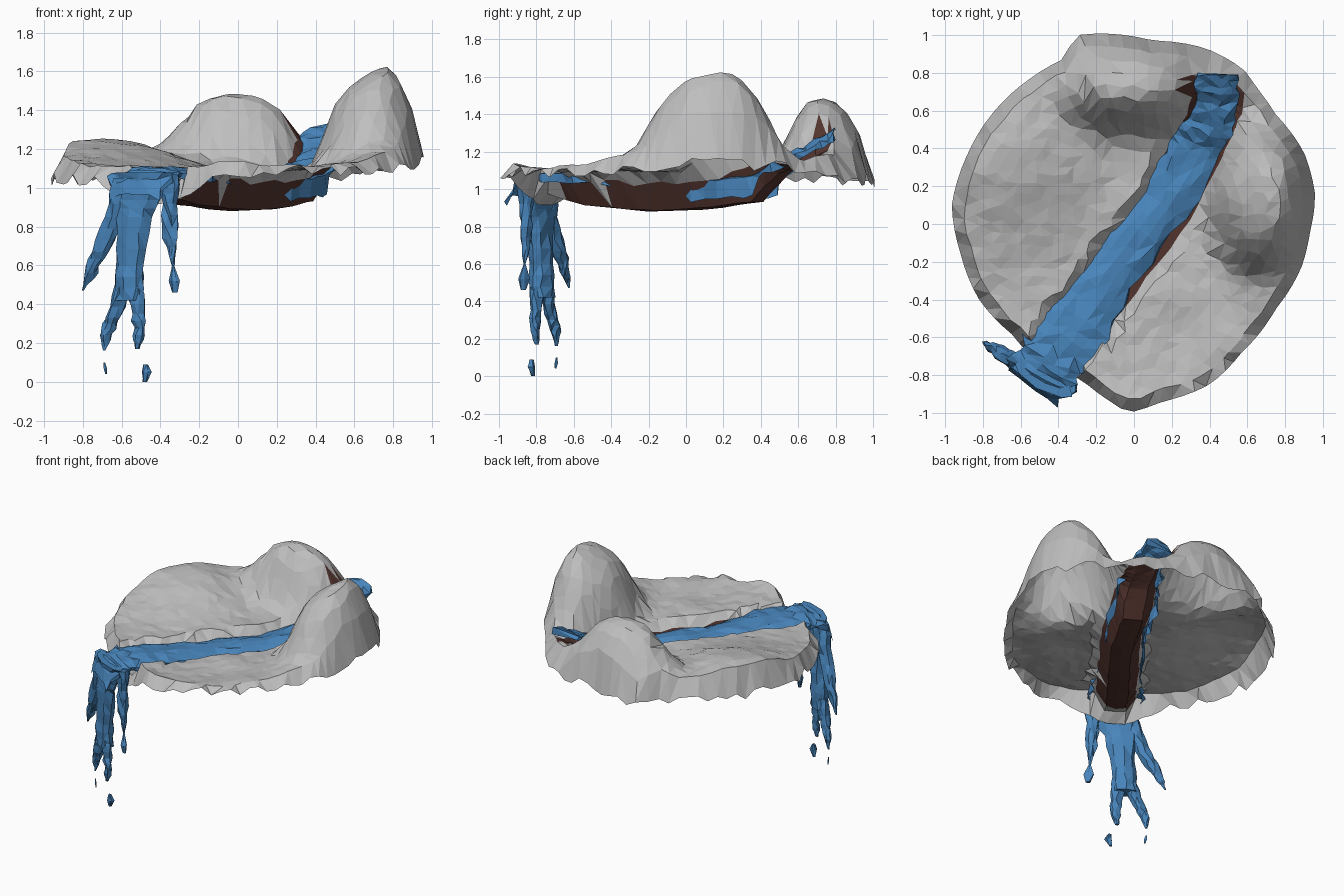
import bpy, bmesh, math, random
from mathutils import Vector, noise
from mathutils.geometry import delaunay_2d_cdt

if "Cube" in bpy.data.objects:
    bpy.data.objects.remove(bpy.data.objects["Cube"])

random.seed(7)


def jit(a):
    return random.uniform(-a, a)


def material(name, col):
    m = bpy.data.materials.new(name)
    m.diffuse_color = (*col, 1)
    m.use_nodes = True
    m.node_tree.nodes["Principled BSDF"].inputs["Base Color"].default_value = m.diffuse_color
    return m


ROCK = material("grey rock", (0.52, 0.52, 0.52))
BED = material("brown earth", (0.085, 0.034, 0.027))
WATER = material("blue water", (0.065, 0.235, 0.50))


def make_object(name, bm, mats):
    me = bpy.data.meshes.new(name)
    bm.to_mesh(me)
    bm.free()
    for m in mats:
        me.materials.append(m)
    ob = bpy.data.objects.new(name, me)
    bpy.context.collection.objects.link(ob)
    return ob


# River stations: x, y, water height, half width, bed height
STATIONS = [(.44, .79, 1.31, .11, 1.22), (.44, .66, 1.23, .125, 1.16), (.39, .52, 1.15, .14, 1.08),
            (.32, .38, 1.08, .145, .93), (.16, .10, 1.06, .135, .89), (-.07, -.20, 1.06, .13, .88),
            (-.28, -.50, 1.09, .165, .91), (-.43, -.70, 1.10, .18, .97), (-.50, -.81, 1.08, .18, .98)]
RIVER = []
for a, b in zip(STATIONS, STATIONS[1:]):
    for k in range(8):
        RIVER.append([p + (q - p) * k / 8 for p, q in zip(a, b)])
RIVER.append(list(STATIONS[-1]))
# The bed runs slightly to the right of the water
CHANNEL = [[s[0] + .01 + .025 * math.exp(-((s[1] + .1) / .25) ** 2)] + s[1:] for s in RIVER]

# Island outline, seen from above
OUTLINE = [(.96, .15), (.90, .38), (.75, .58), (.65, .72), (.58, .82), (.38, .93), (.1, .97), (-.3, 1.),
           (-.38, .87), (-.55, .77), (-.72, .62), (-.89, .35), (-.965, .1), (-.92, -.15), (-.82, -.4),
           (-.65, -.58), (-.45, -.77), (-.28, -.82), (-.14, -.93), (-.03, -1.), (.15, -.94), (.4, -.85),
           (.57, -.68), (.75, -.45), (.89, -.22), (.93, -.05)]
POLAR = sorted((math.atan2(y, x) % math.tau, math.hypot(x, y)) for x, y in OUTLINE)


def edge_radius(ang):
    ang %= math.tau
    pts = [(POLAR[-1][0] - math.tau, POLAR[-1][1])] + POLAR + [(POLAR[0][0] + math.tau, POLAR[0][1])]
    for (a0, r0), (a1, r1) in zip(pts, pts[1:]):
        if a0 <= ang <= a1:
            return r0 + (r1 - r0) * (ang - a0) / (a1 - a0)
    return 1


def bump(x, y, cx, cy, rx, ry, h, p=1.0):
    return h * math.exp(-(((x - cx) / rx) ** 2 + ((y - cy) / ry) ** 2) ** p)


def river_near(x, y):
    s = min(CHANNEL, key=lambda s: (s[0] - x) ** 2 + (s[1] - y) ** 2)
    return math.hypot(s[0] - x, s[1] - y), s


def land_height(x, y, r):
    ang = math.atan2(y, x)
    d, s = river_near(x, y)
    bed, fall = s[4], .12
    if r > .99:  # ragged hanging rim
        z = 1.045 + .09 * max(0, math.cos(ang - .2)) ** 4 + .05 * max(0, math.cos(ang + 1.2)) ** 8
        z += jit(.035)
        bed -= .06
        if y < 0:
            fall = .34
    else:
        z = 1.09 + .03 * r ** 4 + bump(x, y, -.66, .35, .40, .42, .15)
        z += bump(x, y, .7, -.3, .25, .25, .06) + bump(x, y, 0, -.95, .2, .12, .03)
        hills = bump(x, y, .69, .14, .26, .36, .41, 2.2) + bump(x, y, .76, .18, .13, .22, .13)
        hills += bump(x, y, 0, .74, .35, .22, .38, 1.6) + bump(x, y, .6, .75, .16, .13, .09)
        hills *= 1 - .2 * r ** 12
        rough = noise.noise(Vector((x * 4, y * 4, 3)))
        z += hills * (1 + .06 * rough) + .015 * rough + jit(.005)
    t = min(1, max(0, 1 - (d - .06) / fall))
    t = t * t * (3 - 2 * t)
    return z + (min(bed, z) - z) * t


# Land: rings of points plus lines along the channel, joined into irregular triangles
RINGS = 15
flat = []
for i in range(1, RINGS + 1):
    n = 6 * i
    for k in range(n):
        last = i == RINGS
        a = math.tau * (k + (0 if last else jit(.28))) / n + i * .1
        rr = 1 if last else (i + jit(.22 if i < RINGS - 1 else .12)) / RINGS
        R = edge_radius(a)
        near = river_near(rr * R * math.cos(a), rr * R * math.sin(a))[0]
        if last or near > .165:
            flat.append(Vector((rr * math.cos(a), rr * math.sin(a))))
for i in range(0, len(CHANNEL) - 1, 2):
    x, y = CHANNEL[i][:2]
    n = Vector((y - CHANNEL[i + 1][1], CHANNEL[i + 1][0] - x)).normalized()
    for off in (-.135, -.07, 0, .07, .135):
        p = Vector((x, y)) + n * (off + jit(.008))
        p = p / edge_radius(math.atan2(p.y, p.x))
        if p.length < .94:
            flat.append(p)
verts, _, faces, *_ = delaunay_2d_cdt(flat, [], [], 0, 1e-5)
bm = bmesh.new()
bv = []
for p in verts:
    R = edge_radius(math.atan2(p.y, p.x))
    x, y = p.x * R, p.y * R
    bv.append(bm.verts.new((x, y, land_height(x, y, p.length))))
for f in faces:
    face = bm.faces.new([bv[i] for i in f])
    c = face.calc_center_median()
    d = river_near(c.x, c.y)[0]
    patch = math.hypot(c.x - .31, c.y - .73) < .06
    if (d < .128 and -.64 < c.y < .74 and max(verts[i].length for i in f) < .99) or patch:
        face.material_index = 1
make_object("island_land", bm, [ROCK, BED])

# River: strip with rippled top, ragged edges and turned-down sides
bm = bmesh.new()
rows = []
path = RIVER[::2] + [[-.525, -.85, 1.03, .17, 0], [-.54, -.87, .96, .15, 0]]
for i, (x, y, z, w, _) in enumerate(path):
    p, q = path[max(0, i - 1)], path[min(len(path) - 1, i + 1)]
    t = Vector((q[0] - p[0], q[1] - p[1], 0)).normalized()
    n = Vector((-t.y, t.x, 0))
    el, er = 1 + jit(.13), 1 + jit(.13)
    drop = .12 if .05 < y < .42 else .05
    row = []
    for u, dz in ((-.95, -drop), (-1, -.02), (-.6, 0), (-.2, .008), (.2, .008), (.6, 0), (1, -.02), (.95, -drop)):
        e = el if u < 0 else er
        co = Vector((x, y, z + dz)) + n * (u * w * (e if abs(u) > .9 else 1))
        row.append(bm.verts.new(co + Vector((jit(.01), jit(.01), jit(.013)))))
    rows.append(row)
for a, b in zip(rows, rows[1:]):
    for k in range(len(a) - 1):
        bm.faces.new((a[k], b[k], b[k + 1], a[k + 1]))
bm.faces.new(rows[0])
bmesh.ops.triangulate(bm, faces=bm.faces)
bmesh.ops.recalc_face_normals(bm, faces=bm.faces)
make_object("river", bm, [WATER])

ACROSS = Vector((.85, -.52, 0))
OUT = Vector((-.52, -.85, 0))


# Falling strand: closed flattened tube through (x, z, half width) stations
def strand(bm, pts, sub, back):
    full = []
    for a, b in zip(pts, pts[1:]):
        full += [[p + (q - p) * k / sub for p, q in zip(a, b)] for k in range(sub)]
    full.append(pts[-1])
    rings = []
    for x, z, w in full:
        x -= .52 * back
        c = Vector((-.53, -.79, z)) + ACROSS * ((x + .53) / .85) - OUT * back
        th = min(.055, .75 * w)
        j = min(.01, w * .3)
        rings.append([bm.verts.new(c + ACROSS * (w * math.cos(k * math.tau / 8) + jit(j))
                                   + OUT * (th * math.sin(k * math.tau / 8) + jit(j))) for k in range(8)])
    for a, b in zip(rings, rings[1:]):
        for k in range(8):
            bm.faces.new((a[k], a[k - 1], b[k - 1], b[k]))
    bm.faces.new(rings[0])
    bm.faces.new(rings[-1])


def strands(name, groups, sub):
    bm = bmesh.new()
    for back, pts in groups:
        strand(bm, pts, sub, back)
    bmesh.ops.triangulate(bm, faces=bm.faces)
    bmesh.ops.recalc_face_normals(bm, faces=bm.faces)
    make_object(name, bm, [WATER])


strands("waterfall", [
    (0, [(-.48, 1.08, .18), (-.51, .98, .14), (-.54, .85, .11), (-.555, .6, .08), (-.565, .42, .085)]),
    (0, [(-.59, .5, .05), (-.645, .33, .045), (-.68, .24, .03), (-.69, .16, .008)]),
    (0, [(-.54, .5, .05), (-.51, .35, .04), (-.51, .24, .03), (-.52, .17, .012)]),
    (0, [(-.57, 1.05, .08), (-.63, .85, .06), (-.71, .67, .05), (-.76, .56, .035), (-.80, .47, .005)]),
    (.04, [(-.36, 1.07, .07), (-.35, .92, .045), (-.35, .74, .037), (-.335, .6, .008)])], 3)
strands("water_drops", [
    (.04, [(-.335, .60, .005), (-.33, .52, .029), (-.325, .46, .015)]),
    (0, [(-.475, .09, .012), (-.47, .05, .027), (-.48, 0, .012)]),
    (0, [(-.69, .10, .004), (-.685, .07, .01), (-.68, .04, .004)])], 1)
